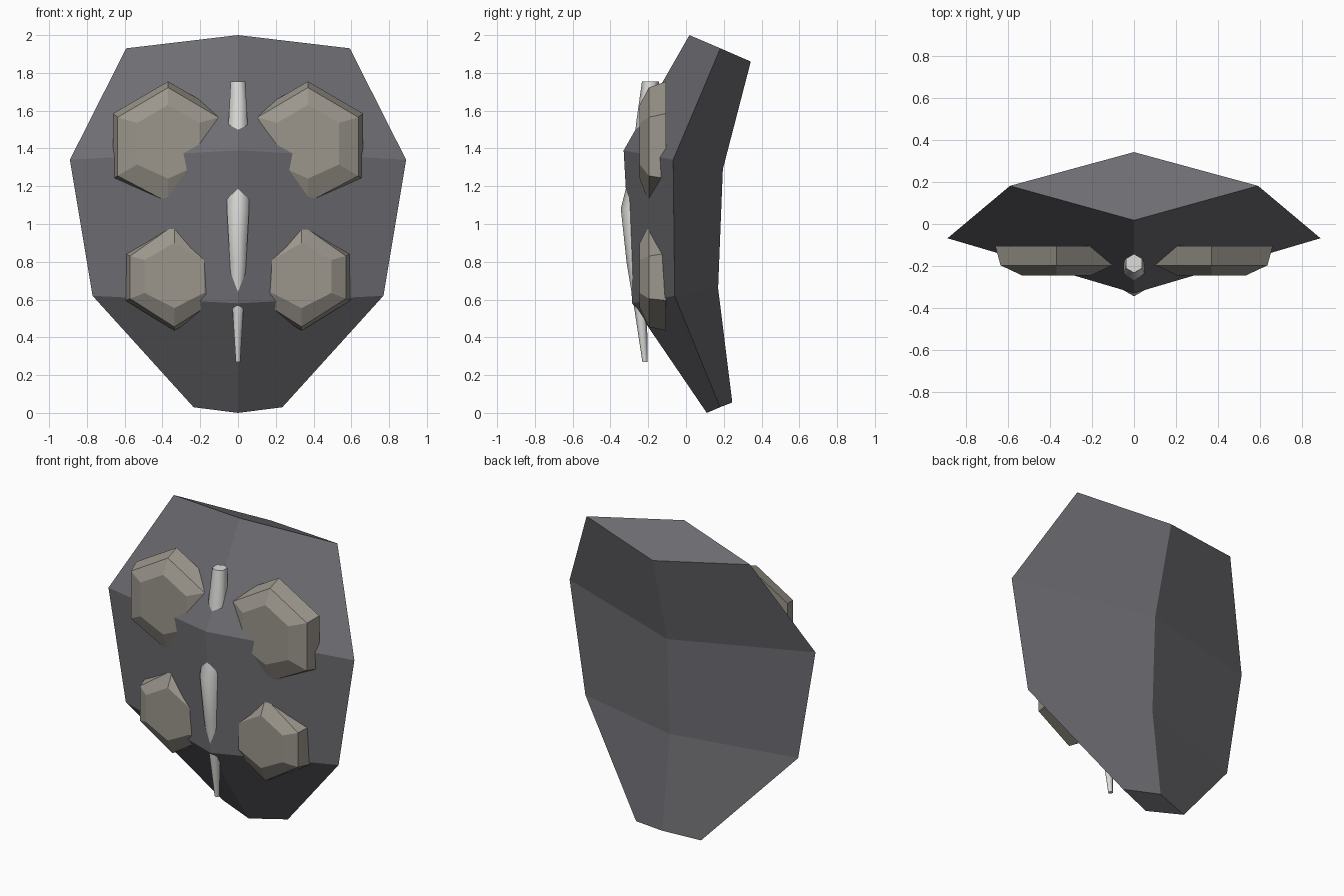
import bpy, math

if "Cube" in bpy.data.objects:
    bpy.data.objects.remove(bpy.data.objects["Cube"])


def material(name, rgb):
    m = bpy.data.materials.new(name)
    m.diffuse_color = (*rgb, 1)
    m.use_nodes = True
    m.node_tree.nodes["Principled BSDF"].inputs["Base Color"].default_value = m.diffuse_color
    return m


SLATE = material("slate grey", (0.155, 0.152, 0.168))
STONE = material("warm stone", (0.33, 0.305, 0.265))
BONE = material("pale bone", (0.72, 0.72, 0.71))


def loft(name, rings, mat):
    """Join equal-sized rings of points with quads and cap both ends."""
    n = len(rings[0])
    verts = [p for ring in rings for p in ring]
    faces = [(r * n + i, r * n + (i + 1) % n, (r + 1) * n + (i + 1) % n, (r + 1) * n + i)
             for r in range(len(rings) - 1) for i in range(n)]
    last = (len(rings) - 1) * n
    faces += [tuple(reversed(range(n))), tuple(range(last, last + n))]
    mesh = bpy.data.meshes.new(name)
    mesh.from_pydata(verts, [], faces)
    mesh.materials.append(mat)
    obj = bpy.data.objects.new(name, mesh)
    bpy.context.collection.objects.link(obj)
    bpy.context.view_layer.objects.active = obj
    obj.select_set(True)
    bpy.ops.object.mode_set(mode='EDIT')
    bpy.ops.mesh.select_all(action='SELECT')
    bpy.ops.mesh.normals_make_consistent(inside=False)
    bpy.ops.object.mode_set(mode='OBJECT')
    obj.select_set(False)
    return obj


# Faceted shell: four tilted diamond sections (half width, side y/z, front y/z, back y/z)
sections = [
    (0.235, 0.18, 0.03, 0.11, 0.0, 0.245, 0.055),
    (0.77, -0.06, 0.62, -0.285, 0.58, 0.17, 0.66),
    (0.89, -0.068, 1.34, -0.33, 1.39, 0.195, 1.29),
    (0.592, 0.182, 1.93, 0.018, 2.0, 0.343, 1.86),
]
loft("shell", [[(0, fy, fz), (w, sy, sz), (0, by, bz), (-w, sy, sz)]
               for w, sy, sz, fy, fz, by, bz in sections], SLATE)


# Bevelled six-sided plates (ring: y, half width, top, upper side, lower side, bottom)
def plate(name, side, cx, rings):
    loft(name, [[(side * (cx + dx), y, z) for dx, z in
                 ((0, top), (w, up), (w, low), (0, bot), (-w, low), (-w, up))]
                for y, w, top, up, low, bot in rings], STONE)


UPPER = [(-0.105, 0.292, 1.755, 1.585, 1.24, 1.085),
         (-0.197, 0.267, 1.722, 1.565, 1.255, 1.115),
         (-0.245, 0.165, 1.63, 1.535, 1.315, 1.24)]
LOWER = [(-0.105, 0.258, 1.02, 0.845, 0.595, 0.435),
         (-0.197, 0.235, 0.995, 0.83, 0.605, 0.455),
         (-0.245, 0.157, 0.90, 0.81, 0.635, 0.555)]
for side, label in ((-1, "left"), (1, "right")):
    plate("upper_plate_" + label, side, 0.37, UPPER)
    plate("lower_plate_" + label, side, 0.337, LOWER)

# Tapered spine weaving in and out of the shell (z, y, radius)
path = [(1.755, -0.188, 0.045), (1.55, -0.205, 0.057), (1.3, -0.225, 0.065),
        (1.08, -0.277, 0.068), (0.8, -0.265, 0.05), (0.56, -0.241, 0.034),
        (0.27, -0.217, 0.014)]
spine = loft("spine", [[(r * math.sin(k * math.pi / 3), y - r * math.cos(k * math.pi / 3), z)
                        for k in range(6)] for z, y, r in path], BONE)
spine.select_set(True)
bpy.context.view_layer.objects.active = spine
bpy.ops.object.shade_smooth_by_angle(angle=math.radians(65))
spine.select_set(False)
